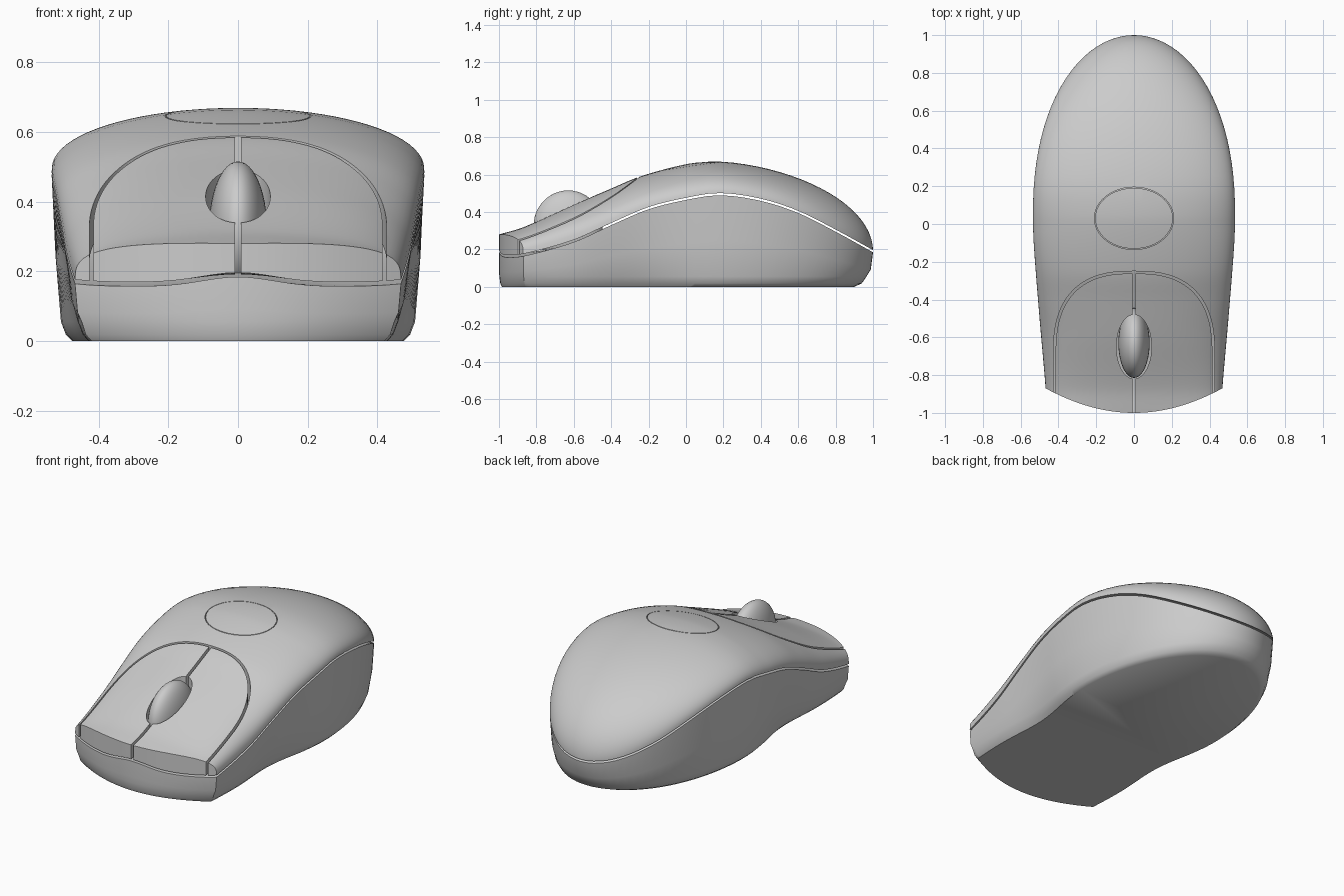
import bpy, bmesh, math

if "Cube" in bpy.data.objects:
    bpy.data.objects.remove(bpy.data.objects["Cube"])

COLS, FRONT_ROWS, BACK_ROWS = 40, 36, 22
GAP = 0.006


def curve(pts, t):
    """Smooth interpolation through (position, value) pairs."""
    t = min(max(t, pts[0][0]), pts[-1][0])
    n = len(pts)
    i = 0
    while i < n - 2 and t > pts[i + 1][0]:
        i += 1

    def slope(k):
        a, b = pts[max(k - 1, 0)], pts[min(k + 1, n - 1)]
        return (b[1] - a[1]) / (b[0] - a[0])
    (x0, y0), (x1, y1) = pts[i], pts[i + 1]
    h = x1 - x0
    s = (t - x0) / h
    return ((2*s**3 - 3*s*s + 1) * y0 + (s**3 - 2*s*s + s) * h * slope(i)
            + (3*s*s - 2*s**3) * y1 + (s**3 - s*s) * h * slope(i + 1))


WIDTH = [(-1, .462), (-.87, .468), (-.5, .50), (-.1, .531), (.05, .535), (.2, .535)]
CREST = [(-1, .28), (-.87, .318), (-.6, .44), (-.4, .525), (-.25, .588), (0, .655), (.15, .67), (.3, .67)]
SEAM = [(-1, .16), (-.87, .17), (-.6, .245), (-.4, .335), (-.2, .42), (0, .47),
        (.18, .495), (.4, .465), (.6, .4), (.8, .3), (1, .19)]


def width(y):
    if y < .05:
        return curve(WIDTH, y)
    return .535 * math.sqrt(max(0, 1 - ((y - .05) / .95) ** 2.2))


def crest(y):
    if y < .15:
        return curve(CREST, y)
    return .19 + .48 * math.sqrt(max(0, 1 - ((y - .15) / .85) ** 1.7))


def seam(x, y):
    return curve(SEAM, y) + .03 * math.exp(-(x / .15) ** 2) * max(0, (-.7 - y) / .3)


# Plan grid: curved front row, tapering to a point at the back
ROWS = [-1 + 1.05 * i / FRONT_ROWS for i in range(FRONT_ROWS)]
ROWS += [.05 + .95 * math.sin(math.pi / 2 * i / BACK_ROWS) for i in range(BACK_ROWS + 1)]
US = [math.sin(math.pi * (j / COLS - .5)) for j in range(COLS + 1)]


def plan(r, u):
    y = r + .13 * u * u * (max(0, .05 - r) / 1.05) ** 2
    return width(y) * u, y


def finish(bm, name, angle=35):
    bmesh.ops.remove_doubles(bm, verts=bm.verts, dist=1e-5)
    bmesh.ops.recalc_face_normals(bm, faces=bm.faces)
    me = bpy.data.meshes.new(name)
    bm.to_mesh(me)
    bm.free()
    ob = bpy.data.objects.new(name, me)
    bpy.context.collection.objects.link(ob)
    smooth(ob, angle)
    return ob


def smooth(ob, angle=35):
    bpy.ops.object.select_all(action='DESELECT')
    ob.select_set(True)
    bpy.context.view_layer.objects.active = ob
    bpy.ops.object.shade_smooth_by_angle(angle=math.radians(angle))


def grid(bm, height):
    g = []
    for r in ROWS:
        row = []
        for u in US:
            x, y = plan(r, u)
            row.append(bm.verts.new((x, y, height(x, y, u))))
        g.append(row)
    for a, b in zip(g, g[1:]):
        for j in range(COLS):
            bm.faces.new((a[j], a[j+1], b[j+1], b[j]))
    return g


def upper_solid(name):
    """Closed solid between the side seam and the domed top."""
    def low(x, y, u):
        return seam(x, y) + GAP

    def top(x, y, u):
        p = .5 - .18 * min(max(-y, 0), 1)
        b = low(x, y, u)
        return b + max(0, crest(y) - b) * max(0, 1 - u * u) ** p
    bm = bmesh.new()
    t, b = grid(bm, top), grid(bm, low)
    for j in range(COLS):
        bm.faces.new((t[0][j], b[0][j], b[0][j+1], t[0][j+1]))
    return finish(bm, name)


def prism(name, pts):
    bm = bmesh.new()
    lo = [bm.verts.new((x, y, .05)) for x, y in pts]
    hi = [bm.verts.new((x, y, 1)) for x, y in pts]
    bm.faces.new(lo)
    bm.faces.new(hi)
    for i in range(len(pts)):
        k = (i + 1) % len(pts)
        bm.faces.new((lo[i], lo[k], hi[k], hi[i]))
    ob = finish(bm, name)
    ob.hide_render = True
    return ob


def oval(cx, cy, rx, ry, n=48):
    return [(cx + rx * math.cos(2*math.pi*i/n), cy + ry * math.sin(2*math.pi*i/n)) for i in range(n)]


def arch(inset, n=24):
    """Right half of the button panel outline, front to back."""
    pts = [(.427 - inset, -1.2)]
    for i in range(n + 1):
        a = math.pi / 2 * i / n
        c, s = max(math.cos(a), 0), math.sin(a)
        x = (.427 - inset) * c ** .77
        if x > .008:
            pts.append((x, -.7 + (.45 - inset) * s ** .77))
    return pts, -.25 - inset


def cut(ob, cutter, op='DIFFERENCE'):
    m = ob.modifiers.new("cut", 'BOOLEAN')
    m.operation, m.solver, m.object = op, 'EXACT', cutter
    bpy.ops.object.select_all(action='DESELECT')
    ob.select_set(True)
    # keep the cut first so shading is evaluated after it
    bpy.context.view_layer.objects.active = ob
    bpy.ops.object.modifier_apply(modifier=m.name)
    bpy.data.objects.remove(cutter)
    smooth(ob)


# Lower body: stacked outline rings with a pinched waist
bm = bmesh.new()
outline = [(i, 0) for i in range(len(ROWS) - 1, -1, -1)]
outline += [(0, j) for j in range(1, COLS)]
outline += [(i, COLS) for i in range(len(ROWS) - 1)]
LEVELS = [(.9, .9, .985, .1), (.935, .94, .993, .1), (.96, .965, .998, .08),
          (.985, .988, 1, .04), (1, 1, 1, 0)]
rings = []
for k, (kx, kb, kf, pinch) in enumerate(LEVELS):
    ring = []
    for i, j in outline:
        x, y = plan(ROWS[i], US[j])
        s = seam(x, y) - GAP
        waist = 1 - pinch * math.exp(-((y + .3) / .28) ** 2)
        z = (0, .018, .055, .5 * s, s)[k]
        ring.append(bm.verts.new((x * kx * waist, y * (kb if y > 0 else kf), z)))
    rings.append(ring)
for a, b in zip(rings, rings[1:]):
    for i in range(len(a)):
        n = (i + 1) % len(a)
        bm.faces.new((a[i], a[n], b[n], b[i]))
bm.faces.new(rings[0])
grid(bm, lambda x, y, u: seam(x, y) - GAP)
finish(bm, "lower_body", 45)

# Upper shell with the button opening and oval recess
shell = upper_solid("upper_shell")
half, back = arch(0)
cut(shell, prism("panel_cutter", half + [(0, back)] + [(-x, y) for x, y in reversed(half)]))
cut(shell, prism("oval_cutter", oval(0, .03, .21, .165)))

# Flush oval inlay
inlay = upper_solid("oval_inlay")
cut(inlay, prism("inlay_cutter", oval(0, .03, .206, .161)), 'INTERSECT')

# Two buttons with the wheel slot cut out
for side, name in ((1, "right_button"), (-1, "left_button")):
    button = upper_solid(name)
    half, back = arch(.012)
    pts = [(.008, -1.2)] + half + [(.008, back)]
    cut(button, prism("button_cutter", [(side * x, y) for x, y in pts]), 'INTERSECT')
    cut(button, prism("slot_cutter", oval(0, -.65, .093, .17)))

# Scroll wheel
bpy.ops.mesh.primitive_uv_sphere_add(segments=40, ring_count=24, radius=1, location=(0, -.63, .325))
wheel = bpy.context.object
wheel.name = "scroll_wheel"
wheel.scale = (.083, .185, .19)
smooth(wheel)
